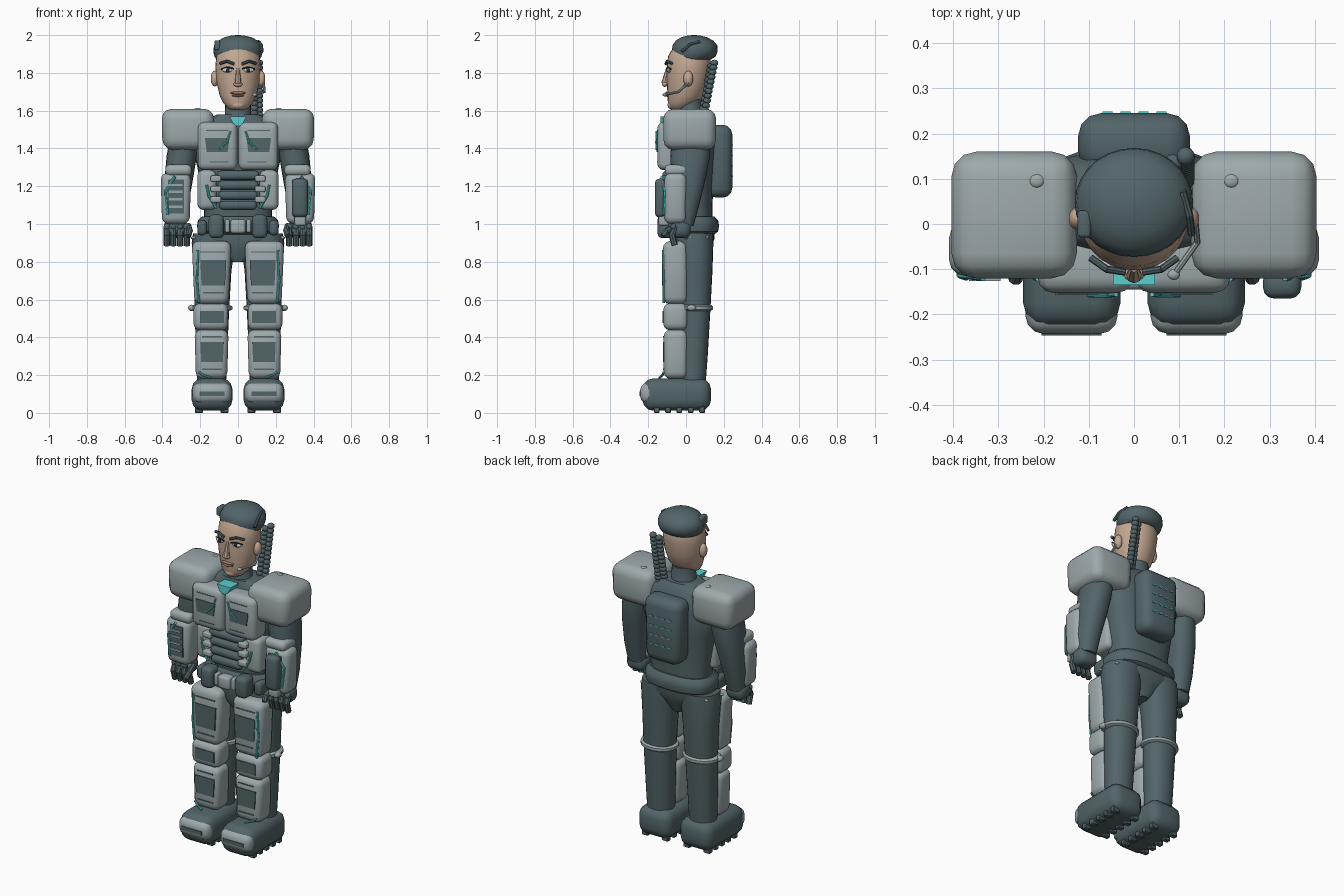
import bpy, bmesh, math
from mathutils import Vector, Matrix


def material(name, rgb):
    m = bpy.data.materials.new(name)
    m.diffuse_color = (*rgb, 1)
    return m


GRAY = material("armor_gray", (.34, .40, .415))
DARK = material("dark_suit", (.085, .128, .14))
SKIN = material("skin", (.55, .39, .29))
CYAN = material("cyan_glow", (.10, .62, .62))
LIP = material("lip", (.36, .2, .15))
WHITE = material("eye_white", (.6, .62, .62))
INK = material("ink", (.02, .03, .035))


def finish(name, bm, mat):
    bmesh.ops.recalc_face_normals(bm, faces=bm.faces[:])
    me = bpy.data.meshes.new(name)
    bm.to_mesh(me)
    bm.free()
    for p in me.polygons:
        p.use_smooth = True
    me.set_sharp_from_angle(angle=math.radians(40))
    me.materials.append(mat)
    ob = bpy.data.objects.new(name, me)
    bpy.context.collection.objects.link(ob)
    return ob


def box(name, x, y, z, mat, r=.0, low=1.0, segs=3):
    """Rounded box from ranges; low scales the bottom in x."""
    bm = bmesh.new()
    bmesh.ops.create_cube(bm, size=1)
    mid = [(a + b) / 2 for a, b in (x, y, z)]
    size = [abs(b - a) for a, b in (x, y, z)]
    for v in bm.verts:
        if v.co.z < 0:
            v.co.x *= low
        v.co = Vector([v.co[i] * size[i] + mid[i] for i in range(3)])
    if r:
        bmesh.ops.bevel(bm, geom=bm.edges[:], offset=min(r, min(size) * .48),
                        segments=segs, profile=.5, affect='EDGES', clamp_overlap=True)
    return finish(name, bm, mat)


def loft(name, rings, mat, n=24, power=2.0):
    """Stack of superellipse rings: (z, cx, cy, rx, ry)."""
    bm = bmesh.new()
    loops = []
    for z, cx, cy, rx, ry in rings:
        loop = []
        for i in range(n):
            a = 2 * math.pi * i / n
            c, s = math.cos(a), math.sin(a)
            loop.append(bm.verts.new((cx + rx * math.copysign(abs(c) ** (2 / power), c),
                                      cy + ry * math.copysign(abs(s) ** (2 / power), s), z)))
        loops.append(loop)
    for a, b in zip(loops, loops[1:]):
        for i in range(n):
            j = (i + 1) % n
            bm.faces.new((a[i], a[j], b[j], b[i]))
    bm.faces.new(loops[0][::-1])
    bm.faces.new(loops[-1])
    return finish(name, bm, mat)


def ball(name, c, r, mat, u=14, v=9):
    bm = bmesh.new()
    bmesh.ops.create_uvsphere(bm, u_segments=u, v_segments=v, radius=1,
                              matrix=Matrix.Translation(c) @ Matrix.Diagonal((*r, 1)))
    return finish(name, bm, mat)


def rod(name, pts, r, mat, r2=None, n=8):
    """Jointed rod along points."""
    bm = bmesh.new()
    for a, b in zip(pts, pts[1:]):
        a, b = Vector(a), Vector(b)
        d = b - a
        mtx = Matrix.Translation((a + b) / 2) @ d.to_track_quat('Z', 'Y').to_matrix().to_4x4()
        bmesh.ops.create_cone(bm, cap_ends=True, segments=n, radius1=r, radius2=r2 or r,
                              depth=d.length + r * .5, matrix=mtx)
    return finish(name, bm, mat)


def panel(name, s, x, z, y, mat=DARK, low=1.0):
    """Thin plate lying on a front surface at depth y."""
    return box(name, (s * x[0], s * x[1]), (y - .004, y + .005), z, mat, low=low)


# Torso, neck and pelvis
loft("torso", [(.94, 0, .04, .18, .10), (1.1, 0, .035, .18, .105), (1.3, 0, .035, .215, .115),
               (1.44, 0, .04, .25, .12), (1.53, 0, .04, .21, .105), (1.58, 0, .03, .11, .08)], DARK, 28, 2.6)
loft("neck", [(1.52, 0, .02, .085, .08), (1.56, 0, .02, .08, .075), (1.575, 0, .02, .07, .068),
              (1.66, 0, .02, .066, .064)], DARK)
loft("pelvis", [(.80, 0, .03, .035, .07), (.87, 0, .03, .13, .10), (.92, 0, .04, .22, .11),
                (.97, 0, .04, .2, .11)], DARK, 28, 2.4)
loft("belt", [(.945, 0, .035, .19, .115), (.96, 0, .035, .212, .135), (.99, 0, .035, .217, .14),
              (1.02, 0, .035, .212, .135), (1.04, 0, .035, .19, .115)], DARK, 28, 2.5)
box("buckle", (-.04, .04), (-.145, -.08), (.95, 1.025), GRAY, .015)
box("collar_glow", (-.046, .046), (-.135, -.06), (1.52, 1.57), CYAN, low=.45)

# Abdomen bars
for i in range(4):
    z = 1.075 + i * .053
    box("abdomen_bar", (-.1 - .004 * i, .1 + .004 * i), (-.125, -.03), (z, z + .048), DARK, .02)

# Backpack with lights
box("backpack", (-.125, .125), (.11, .245), (1.14, 1.525), DARK, .05, .9)
for z in (1.25, 1.305, 1.36, 1.415):
    for i in range(4):
        x = -.07 + i * .04
        box("pack_light", (x, x + .022), (.242, .249), (z, z + .006), CYAN)

# Head
loft("head", [(1.603, 0, -.035, .035, .035), (1.615, 0, -.033, .055, .055), (1.64, 0, -.018, .078, .078),
              (1.68, 0, -.002, .097, .096), (1.75, 0, .008, .114, .109), (1.83, 0, .014, .12, .116),
              (1.89, 0, .018, .115, .112), (1.93, 0, .02, .09, .09)], SKIN, 28)
rod("nose", [(0, -.098, 1.82), (0, -.113, 1.745)], .009, SKIN, .018)
ball("nose_tip", (0, -.112, 1.74), (.024, .015, .014), SKIN)
ball("upper_lip", (0, -.097, 1.694), (.042, .013, .008), LIP)
ball("lower_lip", (0, -.096, 1.68), (.034, .013, .007), LIP)
ball("chin", (0, -.068, 1.63), (.038, .03, .025), SKIN)

# Beret
loft("beret", [(1.87, 0, .03, .112, .10), (1.885, 0, .042, .124, .114), (1.915, 0, .047, .131, .121),
               (1.945, 0, .047, .127, .119), (1.97, 0, .045, .106, .1), (1.988, 0, .043, .073, .07),
               (1.997, 0, .042, .038, .036), (2.0, 0, .042, .01, .01)], DARK, 28)
rod("beret_fold", [(.127, -.02, 1.915), (.122, .02, 1.95), (.108, .07, 1.965)], .009, DARK)
box("beret_badge", (-.125, -.095), (-.03, .03), (1.92, 1.972), DARK, .008)

# Braid
for i in range(13):
    t = i / 12
    for k in (-1, 1):
        ball("braid_knot", (.1 + k * .014, .142 - .058 * t + k * .008, 1.845 - .3 * t + k * .008),
             (.021, .021, .017), DARK, 10, 7)
rod("braid_tip", [(.1, .084, 1.545), (.1, .08, 1.5)], .02, DARK, .006)

# Headset microphone
rod("microphone_arm", [(.135, .015, 1.75), (.14, -.04, 1.7), (.09, -.11, 1.685)], .007, GRAY)
ball("microphone", (.088, -.112, 1.685), (.014, .012, .01), GRAY)

for s in (-1, 1):
    def P(*pts):
        return [(s * x, y, z) for x, y, z in pts]

    # Face details
    ball("ear", (s * .123, .012, 1.77), (.022, .026, .042), SKIN)
    ball("eye", (s * .054, -.09, 1.815), (.03, .011, .013), WHITE)
    ball("iris", (s * .054, -.099, 1.815), (.011, .006, .011), INK, 10, 7)
    rod("eyelid", P((.022, -.102, 1.822), (.055, -.098, 1.831), (.088, -.08, 1.82)), .004, INK)
    rod("eyebrow", P((.022, -.106, 1.848), (.06, -.1, 1.862), (.094, -.076, 1.85)), .008, DARK)

    # Chest armour
    box("chest_plate", (s * .003, s * .213), (-.152, -.02), (1.285, 1.54), GRAY, .034)
    panel("chest_inset", s, (.045, .175), (1.38, 1.455), -.152, low=.85)
    panel("chest_groove", s, (.05, .17), (1.492, 1.498), -.15)
    panel("chest_groove", s, (.05, .15), (1.325, 1.331), -.15)
    rod("chest_glow", P((.04, -.156, 1.49), (.058, -.158, 1.435), (.1, -.157, 1.395)), .005, CYAN)
    box("waist_plate", (s * .115, s * .215), (-.105, .03), (1.075, 1.285), GRAY, .03)
    for z in (1.13, 1.185, 1.24):
        box("waist_clip", (s * .09, s * .145), (-.135, -.08), (z - .016, z + .016), GRAY, .008)
    rod("waist_glow", P((.165, -.109, 1.205), (.155, -.112, 1.15), (.115, -.125, 1.085)), .007, CYAN)
    box("belt_pouch", (s * .075, s * .155), (-.15, -.06), (.925, 1.05), DARK, .025)
    box("belt_clip", (s * .045, s * .068), (-.135, -.06), (.955, 1.025), GRAY, .008)
    box("side_pouch", (s * .165, s * .215), (-.095, .0), (.94, 1.02), DARK, .02)

    # Shoulder armour and arms
    box("shoulder_pad", (s * .125, s * .405), (-.12, .16), (1.392, 1.61), GRAY, .055, .96)
    ball("shoulder_stud", (s * .215, .095, 1.607), (.018, .016, .008), GRAY, 10, 6)
    loft("arm", [(.99, s * .33, -.02, .055, .06), (1.1, s * .328, -.005, .065, .075),
                 (1.25, s * .312, .015, .076, .092), (1.36, s * .298, .022, .08, .105),
                 (1.46, s * .285, .025, .075, .1)], DARK, 20, 2.3)
    box("forearm_plate", (s * .248, s * .41), (-.115, .005), (1.0, 1.27), GRAY, .036, .9)
    box("elbow_plate", (s * .245, s * .385), (-.112, .01), (1.255, 1.315), GRAY, .025)
    panel("forearm_inset", s, (.285, .37), (1.055, 1.235), -.115)
    rod("forearm_glow", P((.335, -.118, 1.25), (.385, -.112, 1.17), (.372, -.117, 1.05)), .008, CYAN)
    if s < 0:
        for z in (1.085, 1.125, 1.165, 1.2):
            box("forearm_slat", (-.365, -.295), (-.126, -.112), (z, z + .012), GRAY)
    else:
        box("forearm_device", (.285, .37), (-.165, -.10), (1.035, 1.24), DARK, .025)
        box("device_base", (.3, .36), (-.145, -.09), (.99, 1.05), GRAY, .012)

    # Hands
    box("palm", (s * .265, s * .395), (-.075, .025), (.925, 1.02), DARK, .035, .92)
    for i in range(4):
        x = .272 + i * .035
        rod("finger", P((x, -.055, .985), (x, -.075, .94), (x, -.06, .89)), .017, DARK)
        ball("knuckle", (s * x, -.065, .985), (.018, .018, .018), DARK, 10, 7)
    rod("thumb", P((.262, -.05, .99), (.255, -.1, .965), (.262, -.12, .94)), .016, DARK)

    # Legs and hip studs
    loft("leg", [(.1, s * .14, .035, .075, .065), (.3, s * .14, .04, .082, .075),
                 (.56, s * .138, .05, .092, .08), (.75, s * .135, .05, .1, .09),
                 (.9, s * .13, .045, .115, .1), (.95, s * .12, .045, .118, .1)], DARK, 24, 2.2)
    for i in range(5):
        y = .0 + i * .028
        ball("hip_stud", (s * (.236 - .006 * i), y, .928), (.013, .01, .009), GRAY, 8, 6)
    loft("knee_band", [(.54, s * .14, .05, .094, .082), (.548, s * .14, .05, .11, .092),
                       (.564, s * .14, .05, .11, .092), (.572, s * .14, .05, .094, .082)], GRAY, 24)
    ball("knee_nub", (s * .245, .03, .556), (.02, .025, .017), GRAY, 10, 7)

    # Leg armour
    box("thigh_plate", (s * .035, s * .245), (-.122, .01), (.575, .91), GRAY, .038, .86)
    panel("thigh_inset", s, (.062, .2), (.675, .81), -.122, low=.9)
    panel("thigh_groove", s, (.07, .2), (.848, .855), -.121)
    panel("thigh_groove", s, (.075, .185), (.632, .639), -.121)
    rod("thigh_glow", P((.212, -.12, .86), (.218, -.118, .7), (.208, -.118, .585)), .007, CYAN)
    box("knee_plate", (s * .052, s * .235), (-.12, .01), (.438, .58), GRAY, .034)
    panel("knee_inset", s, (.075, .2), (.475, .54), -.12)
    box("shin_plate", (s * .05, s * .23), (-.118, .01), (.18, .44), GRAY, .036, .92)
    panel("shin_inset", s, (.075, .2), (.27, .375), -.118, low=.92)
    panel("shin_groove", s, (.085, .19), (.4, .406), -.117)
    panel("shin_groove", s, (.085, .19), (.228, .235), -.117)
    rod("ankle_glow", P((.145, -.14, .186), (.185, -.125, .2), (.205, -.118, .215)), .006, CYAN)

    # Boots with toe caps and treads
    box("boot", (s * .03, s * .245), (-.23, .132), (.012, .182), DARK, .055)
    box("toe_cap", (s * .036, s * .24), (-.243, -.15), (.05, .16), GRAY, .04)
    panel("toe_inset", s, (.072, .205), (.09, .112), -.243)
    for i in range(5):
        y = -.17 + i * .06
        for x in (.05, .185):
            box("tread", (s * x, s * (x + .042)), (y, y + .03), (0, .035), DARK, .004, segs=1)
